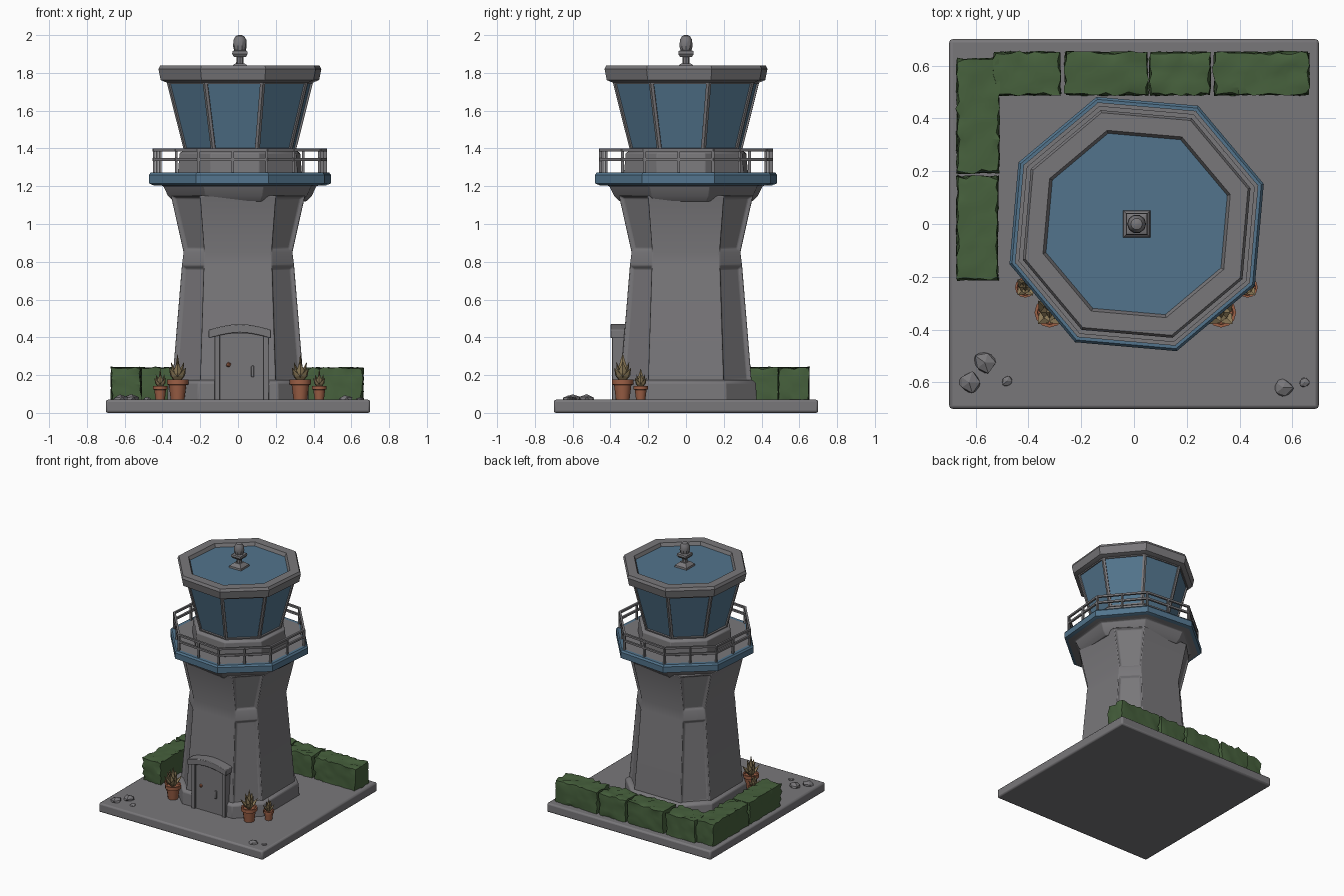
import bpy, bmesh, math, random
from mathutils import Vector, Matrix

if "Cube" in bpy.data.objects:
    bpy.data.objects.remove(bpy.data.objects["Cube"])

random.seed(4)

def mat(name, r, g, b):
    m = bpy.data.materials.new(name)
    m.diffuse_color = (r, g, b, 1)
    m.use_nodes = True
    m.node_tree.nodes["Principled BSDF"].inputs["Base Color"].default_value = m.diffuse_color
    return m

STONE = mat("grey_stone", .19, .185, .195)
BLUE = mat("slate_blue", .085, .175, .265)
GREEN = mat("hedge_green", .062, .118, .046)
CLAY = mat("terracotta", .33, .115, .06)
LEAF = mat("dry_leaf", .27, .2, .1)

def finish(bm, name, mats, bevel=0, smooth=True):
    bmesh.ops.recalc_face_normals(bm, faces=bm.faces)
    me = bpy.data.meshes.new(name)
    bm.to_mesh(me)
    bm.free()
    ob = bpy.data.objects.new(name, me)
    bpy.context.collection.objects.link(ob)
    for m in mats:
        me.materials.append(m)
    if bevel:
        b = ob.modifiers.new("bevel", 'BEVEL')
        b.width, b.segments, b.limit_method = bevel, 2, 'ANGLE'
    if smooth:
        bpy.context.view_layer.objects.active = ob
        bpy.ops.object.select_all(action='DESELECT')
        ob.select_set(True)
        bpy.ops.object.shade_smooth_by_angle(angle=math.radians(32))
    return ob

def ring(r, z, n=8, rot=17.5, c=(.01, 0)):
    return [Vector((c[0] + r * math.cos(math.radians(rot) + math.tau * i / n),
                    c[1] + r * math.sin(math.radians(rot) + math.tau * i / n), z)) for i in range(n)]

def chamfered(a, w, z):
    # square of half width a whose straight sides have half length w
    return [Vector((x, y, z)) for x, y in ((a, -w), (a, w), (w, a), (-w, a),
                                           (-a, w), (-a, -w), (-w, -a), (w, -a))]

def loft(loops, bm=None):
    # skin through the loops; returns bm, rows of side faces, top cap
    bm = bm or bmesh.new()
    vs = [[bm.verts.new(p) for p in l] for l in loops]
    n = len(loops[0])
    rows = [[bm.faces.new((a[i], a[(i + 1) % n], b[(i + 1) % n], b[i])) for i in range(n)]
            for a, b in zip(vs, vs[1:])]
    bm.faces.new(vs[0][::-1])
    return bm, rows, bm.faces.new(vs[-1])

def box(bm, x0, x1, y0, y1, z0, z1):
    m = Matrix.Translation(((x0 + x1) / 2, (y0 + y1) / 2, (z0 + z1) / 2)) @ \
        Matrix.Diagonal((x1 - x0, y1 - y0, z1 - z0, 1))
    return bmesh.ops.create_cube(bm, size=1, matrix=m)["verts"]

def bar(bm, p, q, t):
    # square bar between two points
    d = q - p
    m = Matrix.Translation((p + q) / 2) @ d.to_track_quat('Z', 'Y').to_matrix().to_4x4() @ \
        Matrix.Diagonal((t, t, d.length + t * .6, 1))
    bmesh.ops.create_cube(bm, size=1, matrix=m)

# ground slab
bm = bmesh.new()
box(bm, -.7, .7, -.7, .7, 0, .07)
finish(bm, "ground_slab", [STONE], .012)

# plinth and tower shaft with recessed panels on the corner faces
bm, _, _ = loft([chamfered(.375, .215, .06), chamfered(.37, .21, .16), chamfered(.35, .2, .175)])
finish(bm, "plinth", [STONE], .006)
bm, rows, _ = loft([chamfered(.348, .2, .16), chamfered(.297, .18, .78),
                    chamfered(.288, .178, .85), chamfered(.355, .2, 1.15)])
for k in (0, 2):
    bmesh.ops.recalc_face_normals(bm, faces=bm.faces)
    bmesh.ops.inset_individual(bm, faces=[rows[k][i] for i in (1, 3, 5, 7)],
                               thickness=.018, depth=-.016, use_even_offset=True)
finish(bm, "tower_shaft", [STONE], .005)

# collar and balcony
bm, _, _ = loft([ring(.37, 1.12), ring(.4, 1.15), ring(.425, 1.2), ring(.47, 1.215)])
finish(bm, "collar", [STONE], .004)
bm, _, _ = loft([ring(.48, 1.205), ring(.505, 1.215), ring(.505, 1.26), ring(.495, 1.273), ring(.47, 1.273)])
for f in bm.faces:
    f.material_index = 1 if f.calc_center_median().xy.length > .1 else 0
finish(bm, "balcony_deck", [STONE, BLUE], 0)

# railing: posts at corners and side middles, two rails
bm = bmesh.new()
corners = ring(.475, 0)
for i, p in enumerate(corners):
    q = corners[(i + 1) % 8]
    for z in (1.342, 1.392):
        up = Vector((0, 0, z))
        bar(bm, p + up, q + up, .015)
    for s in (p, (p + q) / 2):
        bar(bm, s + Vector((0, 0, 1.265)), s + Vector((0, 0, 1.392)), .014)
finish(bm, "railing", [STONE], 0, False)

# lookout cabin: wall, glazed band with inset panes
bm, _, _ = loft([ring(.345, 1.265), ring(.335, 1.375), ring(.31, 1.39)])
finish(bm, "cabin_wall", [STONE], .004)
bm, rows, _ = loft([ring(.31, 1.385), ring(.408, 1.757)])
bmesh.ops.recalc_face_normals(bm, faces=bm.faces)
bmesh.ops.inset_individual(bm, faces=rows[0], thickness=.015, depth=0, use_even_offset=True)
bmesh.ops.inset_individual(bm, faces=rows[0], thickness=.001, depth=-.01)
for f in rows[0]:
    f.material_index = 1
finish(bm, "cabin_windows", [STONE, BLUE])

# roof rim with sunken blue top
bm, _, cap = loft([ring(.41, 1.75), ring(.44, 1.762), ring(.452, 1.82), ring(.442, 1.84),
                   ring(.372, 1.84), ring(.36, 1.815)])
cap.material_index = 1
finish(bm, "roof", [STONE, BLUE])

# beacon
bm, _, _ = loft([ring(r, z, 4, 45) for r, z in ((.075, 1.81), (.07, 1.828), (.045, 1.845), (.035, 1.85))])
loft([ring(r, z, 8, 0) for r, z in ((.02, 1.84), (.018, 1.89))], bm)
loft([ring(r, z, 4, 45) for r, z in ((.045, 1.885), (.058, 1.9), (.055, 1.915), (.04, 1.92))], bm)
loft([ring(r, z, 10, 0) for r, z in ((.03, 1.915), (.036, 1.94), (.034, 1.975), (.022, 1.995), (.008, 2))], bm)
finish(bm, "beacon", [STONE])

# doorway: panel, jambs, arched hood, step, knob
bm = bmesh.new()
box(bm, -.1, .14, -.379, -.3, .065, .42)
finish(bm, "door", [STONE])
bm = bmesh.new()
for x in (-.125, .135):
    box(bm, x, x + .03, -.392, -.29, .065, .42)
box(bm, .07, .085, -.388, -.37, .19, .25)
finish(bm, "door_frame", [STONE], .004)
arch = [(-.155 + .33 * t / 6, .03 * math.sin(math.pi * t / 6)) for t in range(7)]
outline = [(x, .44 + h) for x, h in arch] + [(x, .395 + h) for x, h in reversed(arch)]
bm, _, _ = loft([[Vector((x, y, z)) for x, z in outline] for y in (-.4, -.28)])
finish(bm, "door_hood", [STONE], .004)
bm = bmesh.new()
bmesh.ops.create_icosphere(bm, subdivisions=1, radius=.014, matrix=Matrix.Translation((-.05, -.38, .255)))
finish(bm, "door_knob", [CLAY])

# clipped hedges with a ragged leafy skin
def hedge(name, x0, x1, y0, y1):
    bm = bmesh.new()
    box(bm, x0, x1, y0, y1, .06, .238)
    for axis, length in ((0, x1 - x0), (1, y1 - y0), (2, .17)):
        cut = [e for e in bm.edges
               if abs((e.verts[0].co - e.verts[1].co).normalized()[axis]) > .9]
        bmesh.ops.subdivide_edges(bm, edges=cut, cuts=max(3, int(length / .032)), use_grid_fill=True)
    mid = Vector(((x0 + x1) / 2, (y0 + y1) / 2, .15))
    half = Vector(((x1 - x0) / 2, (y1 - y0) / 2, .088))
    for v in bm.verts:
        d = v.co - mid
        edge = sum(abs(d[k]) > half[k] - .004 for k in range(3)) > 1
        v.co += Vector([random.uniform(-.005, .005) for _ in range(3)])
        if edge:
            v.co -= d.normalized() * random.uniform(-.006, .012)
    finish(bm, name, [GREEN])

for i, h in enumerate(((-.67, -.512, .195, .625), (-.53, -.28, .49, .65), (-.67, -.517, -.21, .18),
                       (-.26, .05, .49, .65), (.06, .288, .49, .65), (.305, .662, .49, .65))):
    hedge(f"hedge_{i + 1}", *h)

# potted plants
def plant(name, x, y, s):
    c = (x, y)
    bm, _, _ = loft([ring(r * s, .068 + z * s, 12, 0, c) for r, z in
                     ((.036, 0), (.046, .08), (.057, .082), (.057, .108), (.046, .108), (.044, .095))])
    finish(bm, name + "_pot", [CLAY])
    bm = bmesh.new()
    for k in range(9):
        tilt, length = ((0, .15), (.3, .115), (.65, .1))[0 if k == 0 else 1 if k < 5 else 2]
        spin = k * math.pi / 2 + (.78 if k > 4 else 0)
        m = Matrix.Translation((x, y, .068 + .09 * s)) @ Matrix.Rotation(spin, 4, 'Z') @ \
            Matrix.Rotation(tilt, 4, 'Y') @ Matrix.Diagonal((.5, 1, 1, 1))
        leaf = [ring(r * s, z * length * s, 4, 0, (0, 0)) for r, z in ((.012, 0), (.026, .5), (.002, 1))]
        loft([[m @ p for p in l] for l in leaf], bm)
    finish(bm, name + "_leaves", [LEAF], 0, False)

for side, lx, sx in (("left", -.32, -.412), ("right", .33, .43)):
    plant("large_plant_" + side, lx, -.335, 1)
    plant("small_plant_" + side, sx, -.24, .68)

# loose rocks
for i, (x, y, r) in enumerate(((-.565, -.525, .045), (-.625, -.6, .045), (-.48, -.595, .023),
                               (.565, -.62, .04), (.645, -.6, .022))):
    bm = bmesh.new()
    bmesh.ops.create_icosphere(bm, subdivisions=1, radius=r)
    for v in bm.verts:
        v.co = Vector((v.co.x, v.co.y, v.co.z * .55)) * random.uniform(.8, 1.15) + Vector((x, y, .072))
    finish(bm, f"rock_{i + 1}", [STONE], 0, False)
